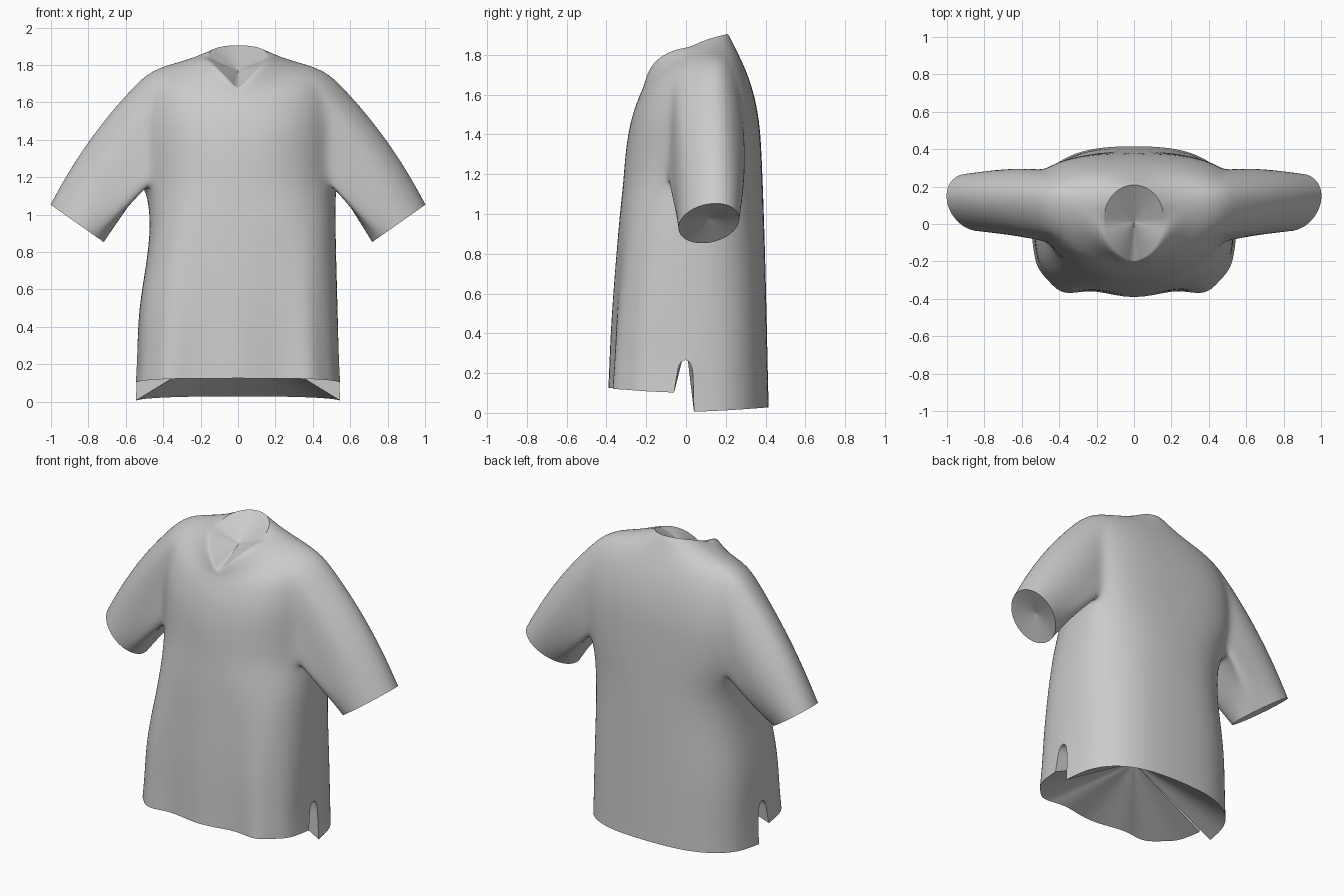
import bpy, bmesh
from math import sin, cos, pi
from mathutils import Vector

if "Cube" in bpy.data.objects:
    bpy.data.objects.remove(bpy.data.objects["Cube"])

COLS = 30           # columns round the body, straddling each side seam
ARM0, ARM1 = 6, 10  # rows bounding the armhole

# half width, side y, front y, back y, side z, front z, back z, front/back roundness
ROWS = [
    (.548, -.01, -.382, .418, None, .10, .003, .60, .75),
    (.543, -.005, -.38, .415, None, .18, .13, .60, .75),
    (.540, .00, -.378, .412, .27, .27, .27, .62, .75),
    (.535, .00, -.37, .407, .50, .50, .50, .65, .75),
    (.505, .02, -.35, .40, .78, .78, .78, .70, .78),
    (.495, .06, -.335, .393, 1.00, 1.00, 1.00, .76, .78),
    (.515, .14, -.318, .387, 1.17, 1.15, 1.15, .88, .76),
    (.535, .16, -.308, .38, 1.33, 1.30, 1.32, .92, .74),
    (.535, .165, -.29, .37, 1.50, 1.42, 1.47, .92, .74),
    (.515, .155, -.262, .34, 1.65, 1.53, 1.62, .92, .8),
    (.465, .14, -.228, .295, 1.782, 1.61, 1.74, .92, .9),
    (.300, .12, -.213, .255, 1.82, 1.645, 1.82, .95, 1.0),
    (.190, .05, -.205, .225, 1.845, 1.665, 1.885, 1.0, 1.0),
    (.160, .03, -.193, .210, 1.835, 1.67, 1.905, 1.0, 1.0),
]
RIPPLE = [.03, .027, .024, .015, .008]   # folds across the lower front
LEAN = {4: .022, 5: .028, 6: .01}        # waist drape, uneven left to right


def body_point(row, r, i):
    X, ys, yf, yb, zs, zf, zb, qf, qb = row
    a = (i + .5) * 2 * pi / COLS
    c, s = cos(a), sin(a)
    back = s > 0
    q, ye, ze = (qb, yb, zb) if back else (qf, yf, zf)
    x = X * abs(c) ** q * (1 if c > 0 else -1) if abs(c) > 1e-6 else 0
    y = ys + (ye - ys) * abs(s) ** q
    if r <= 2 and abs(s) < .15:            # slit edges
        y = ys + (.05 - .008 * r) * (1 if back else -1)
    if not back and r < len(RIPPLE) and abs(x) < .42:
        y -= RIPPLE[r] * cos(2 * pi * x / .4)
    if zs is None:
        z = ze + (.025 * abs(s) if r == 0 else 0)
    elif back:
        z = zs + (ze - zs) * abs(s) ** (.6 if r > 11 else 1)
    elif 9 <= r <= 11:
        z = zs + (ze - zs) * abs(s) ** 1.6
    else:
        z = zs + (ze - zs) * (1 - abs(c))
    return x + LEAN.get(r, 0) * abs(c), y, z


bm = bmesh.new()

# Body
grid = [[bm.verts.new(body_point(row, r, i)) for i in range(COLS)]
        for r, row in enumerate(ROWS)]
half = COLS // 2
arm_cols = {(o + k) % COLS for o in (-1, half - 1) for k in (-2, -1, 0, 1, 2)}
slit_cols = {COLS - 1, half - 1}
for r in range(len(ROWS) - 1):
    for i in range(COLS):
        if ARM0 <= r < ARM1 and i in arm_cols:
            continue
        if r < 2 and i in slit_cols:
            continue
        j = (i + 1) % COLS
        bm.faces.new((grid[r][i], grid[r][j], grid[r + 1][j], grid[r + 1][i]))

# Sleeves, lofted from each armhole to an oval cuff
STEPS = 6
for side in (1, -1):
    def col(k):
        return k % COLS if side > 0 else (half - 1 - k) % COLS
    loop = [grid[ARM0][col(k)] for k in range(-3, 3)]
    loop += [grid[r][col(2)] for r in range(ARM0 + 1, ARM1)]
    loop += [grid[ARM1][col(k)] for k in range(2, -4, -1)]
    loop += [grid[r][col(-3)] for r in range(ARM1 - 1, ARM0, -1)]
    n = len(loop)
    start = [v.co.copy() for v in loop]
    prev = loop
    for k in range(1, STEPS + 1):
        t = k / STEPS
        ring = []
        for j, p in enumerate(start):
            a = (j - 2.5) * 2 * pi / n
            c, s = cos(a), sin(a)
            cuff = Vector((side * (.86 - .145 * c), .115 - .035 * c + .152 * s, .953 - .102 * c))
            b = 4 * t * (1 - t)
            out = Vector((side * .8, 0, .6)) * (.04 * b * max(0, -c))
            out.y = .02 * b * max(0, s)
            ring.append(bm.verts.new(p.lerp(cuff, t) + out))
        for j in range(n):
            m = (j + 1) % n
            bm.faces.new((prev[j], prev[m], ring[m], ring[j]))
        prev = ring

bmesh.ops.recalc_face_normals(bm, faces=bm.faces)
mesh = bpy.data.meshes.new("shirt")
bm.to_mesh(mesh)
bm.free()
shirt = bpy.data.objects.new("shirt", mesh)
bpy.context.collection.objects.link(shirt)
sub = shirt.modifiers.new("smooth", 'SUBSURF')
sub.levels = sub.render_levels = 2
sub.boundary_smooth = 'PRESERVE_CORNERS'

# Bake the smoothing so the linings can follow the finished edges
bpy.context.view_layer.update()
deps = bpy.context.evaluated_depsgraph_get()
baked = bpy.data.meshes.new_from_object(shirt.evaluated_get(deps))
shirt.modifiers.clear()
shirt.data = baked
for p in baked.polygons:
    p.use_smooth = True

# Linings: shallow cones set inside the hem, neck and cuffs
src = bmesh.new()
src.from_mesh(baked)
edges = [(e.verts[0].co.copy(), e.verts[1].co.copy()) for e in src.edges if e.is_boundary]
src.free()


def lining(name, apex, test):
    b = bmesh.new()
    tip = b.verts.new(apex)
    for p, q in edges:
        if test((p + q) / 2):
            b.faces.new((b.verts.new(p), b.verts.new(q), tip))
    bmesh.ops.remove_doubles(b, verts=b.verts, dist=1e-5)
    bmesh.ops.recalc_face_normals(b, faces=b.faces)
    me = bpy.data.meshes.new(name)
    b.to_mesh(me)
    b.free()
    bpy.context.collection.objects.link(bpy.data.objects.new(name, me))


lining("hem_lining", (0, 0, .34), lambda c: c.z < .5)
lining("neck_lining", (0, .01, 1.77), lambda c: c.z > 1.5)
lining("right_cuff_lining", (.84, .12, .98), lambda c: .5 < c.z < 1.5 and c.x > 0)
lining("left_cuff_lining", (-.84, .12, .98), lambda c: .5 < c.z < 1.5 and c.x < 0)
